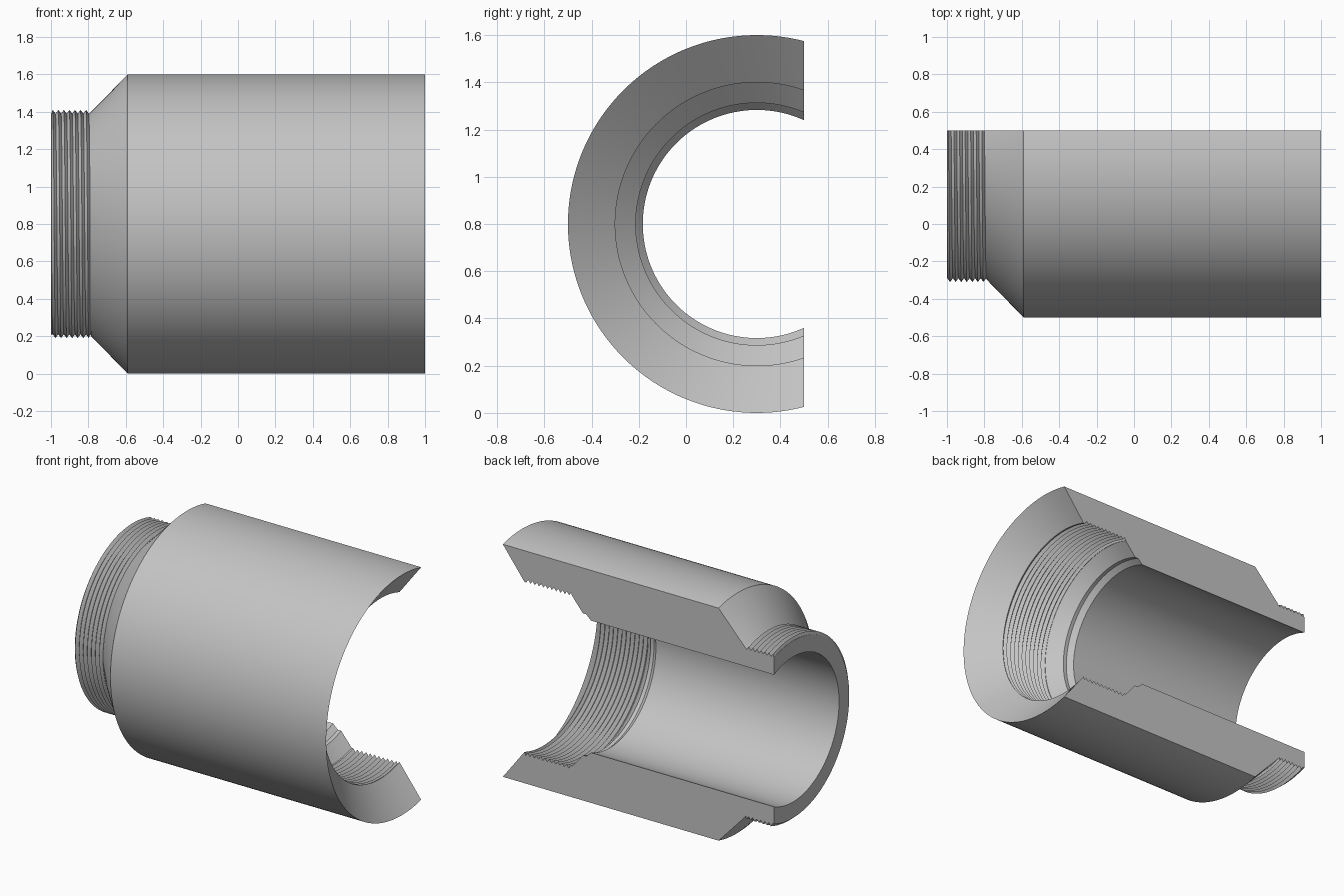
import bpy, bmesh
from math import acos, cos, sin, pi, tau

if "Cube" in bpy.data.objects:
    bpy.data.objects.remove(bpy.data.objects["Cube"])

AXIS_Y, AXIS_Z = 0.3, 0.8   # the sleeve's axis runs along x
CUT = 0.2                   # distance of the section plane behind the axis
STEPS = 128


def thread(start, end, turns, root, crest):
    """V-thread profile points: (x, radius, pitch, low limit, high limit)."""
    pitch = (end - start) / turns
    low, high = min(start, end), max(start, end)
    return [(start + pitch * k / 2, crest if k % 2 else root, abs(pitch), low, high)
            for k in range(2 * turns + 1)]


def plain(*points):
    return [(x, r, 0, x, x) for x, r in points]


# Closed cross-section: outside from pin end to box end, then back along the bore
profile = (plain((-1, 0.483), (-1, 0.59))
           + thread(-0.998, -0.79, 7, 0.59, 0.61)
           + plain((-0.785, 0.60), (-0.59, 0.8), (1, 0.8), (0.84, 0.60))
           + thread(0.838, 0.49, 11, 0.60, 0.62)
           + plain((0.488, 0.60), (0.41, 0.513), (0.385, 0.513), (0.35, 0.483)))

# Sweep the section around the axis, each radius ending exactly on the section plane
bm = bmesh.new()
rings = []
for step in range(STEPS + 1):
    t = step / STEPS
    ring = []
    for x, r, pitch, low, high in profile:
        gap = acos(CUT / r)
        angle = gap + (tau - 2 * gap) * t
        x = min(max(x + pitch * (angle - pi) / tau, low), high)
        ring.append(bm.verts.new((x, AXIS_Y + r * cos(angle), AXIS_Z + r * sin(angle))))
    rings.append(ring)

count = len(profile)
for a, b in zip(rings, rings[1:]):
    for i in range(count):
        j = (i + 1) % count
        bm.faces.new((a[i], a[j], b[j], b[i]))

# Flat section faces
bm.faces.new(rings[0])
bm.faces.new(rings[-1][::-1])
bmesh.ops.recalc_face_normals(bm, faces=bm.faces)

mesh = bpy.data.meshes.new("threaded_sleeve")
bm.to_mesh(mesh)
bm.free()
sleeve = bpy.data.objects.new("threaded_sleeve", mesh)
bpy.context.collection.objects.link(sleeve)

# Plain grey metal
grey = bpy.data.materials.new("grey_metal")
grey.use_nodes = True
colour = (0.55, 0.55, 0.55, 1)
grey.diffuse_color = colour
grey.node_tree.nodes["Principled BSDF"].inputs["Base Color"].default_value = colour
mesh.materials.append(grey)

bpy.context.view_layer.objects.active = sleeve
sleeve.select_set(True)
bpy.ops.object.shade_smooth_by_angle(angle=pi / 9)
